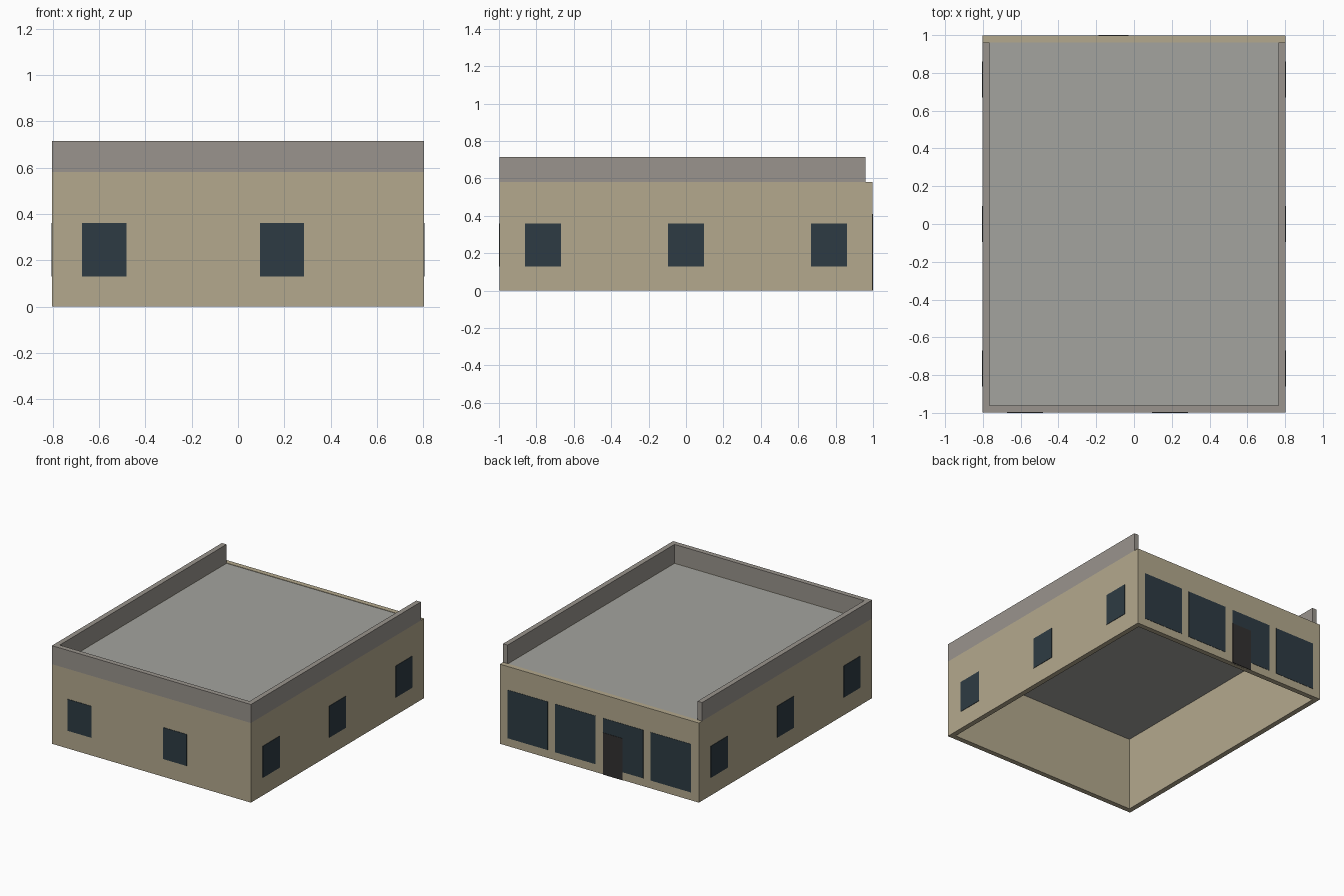
import bpy, bmesh

if "Cube" in bpy.data.objects:
    bpy.data.objects.remove(bpy.data.objects["Cube"])

HX, HY, T = 0.802, 0.997, 0.037      # outer half sizes and wall thickness
WALL_H, TOP = 0.58, 0.715


def material(name, rgb):
    m = bpy.data.materials.new(name)
    m.diffuse_color = (*rgb, 1)
    m.use_nodes = True
    m.node_tree.nodes["Principled BSDF"].inputs["Base Color"].default_value = m.diffuse_color
    return m


TAN = material("tan_wall", (0.456, 0.397, 0.27))
GREY = material("parapet_grey", (0.32, 0.296, 0.266))
ROOF = material("roof_grey", (0.366, 0.366, 0.342))
GLASS = material("dark_glass", (0.027, 0.044, 0.056))
DOOR = material("door_dark", (0.032, 0.03, 0.03))


def finish(name, bm, mat):
    bmesh.ops.recalc_face_normals(bm, faces=bm.faces)
    me = bpy.data.meshes.new(name)
    bm.to_mesh(me)
    bm.free()
    me.materials.append(mat)
    ob = bpy.data.objects.new(name, me)
    bpy.context.collection.objects.link(ob)
    return ob


def box(name, x, y, z, mat):
    """Box spanning the given (min, max) ranges."""
    bm = bmesh.new()
    bmesh.ops.create_cube(bm, size=1)
    for v in bm.verts:
        v.co = [r[0] if c < 0 else r[1] for c, r in zip(v.co, (x, y, z))]
    return finish(name, bm, mat)


def band(name, outer, inner, z0, z1, mat, closed):
    """Wall of mitred pieces following two matching plan outlines."""
    bm = bmesh.new()
    rings = [[bm.verts.new((x, y, z)) for x, y in path]
             for path, z in ((outer, z0), (outer, z1), (inner, z1), (inner, z0))]
    n = len(outer)
    for i in range(n if closed else n - 1):
        j = (i + 1) % n
        for a, b in zip(rings, rings[1:] + rings[:1]):
            bm.faces.new((a[i], a[j], b[j], b[i]))
    if not closed:
        for i in (0, n - 1):
            bm.faces.new([r[i] for r in rings])
    return finish(name, bm, mat)


# Walls: hollow ring, open underneath
ix, iy = HX - T, HY - T
band("walls", [(-HX, HY), (-HX, -HY), (HX, -HY), (HX, HY)],
     [(-ix, iy), (-ix, -iy), (ix, -iy), (ix, iy)], 0, WALL_H, TAN, True)

# Parapet: three sides, open at the back
band("parapet", [(-HX, iy), (-HX, -HY), (HX, -HY), (HX, iy)],
     [(-ix, iy), (-ix, -iy), (ix, -iy), (ix, iy)], WALL_H, TOP, GREY, False)

# Roof slab between the walls
box("roof_slab", (-ix, ix), (-iy, iy), (0.54, 0.577), ROOF)

# Side windows, mirrored left and right
Z = (0.13, 0.36)
for i, yc in enumerate((-0.765, 0, 0.765)):
    for side, s in (("left", -1), ("right", 1)):
        xs = sorted((s * (HX - 0.01), s * 0.805))
        box(f"{side}_window_{i + 1}", xs, (yc - 0.096, yc + 0.096), Z, GLASS)

# Front windows
for i, xc in enumerate((-0.577, 0.19)):
    box(f"front_window_{i + 1}", (xc - 0.096, xc + 0.096), (-1, -HY + 0.01), Z, GLASS)

# Wide shopfront windows along the back
for i in range(4):
    xc = -0.577 + i * 0.385
    box(f"back_window_{i + 1}", (xc - 0.162, xc + 0.162), (HY - 0.01, 0.999),
        (0.058, 0.41), GLASS)

# Back door overlapping one window
box("back_door", (-0.188, -0.03), (HY - 0.01, 1.001), (0, 0.305), DOOR)
